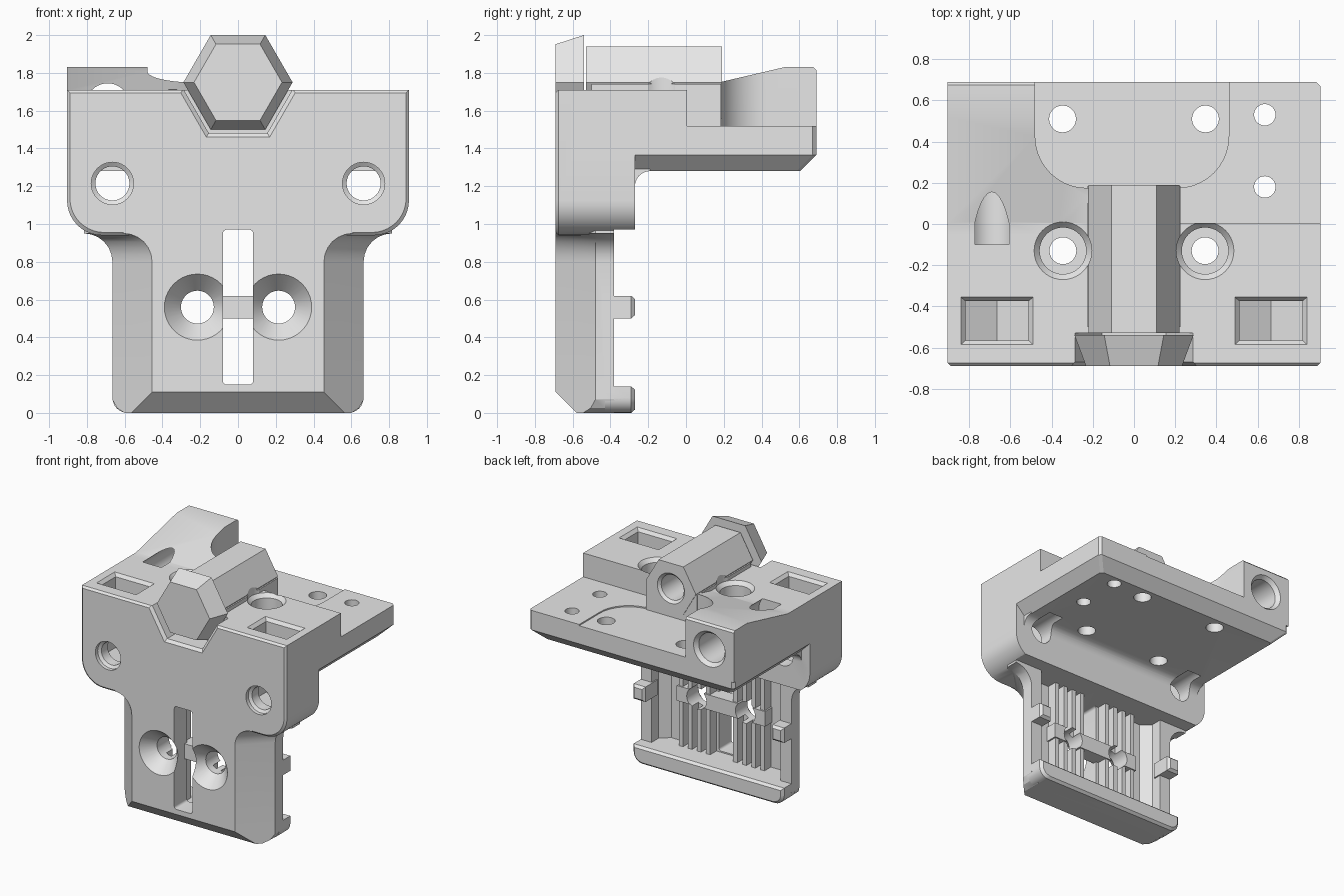
import bpy, bmesh, math

cube = bpy.data.objects.get("Cube")
if cube:
    bpy.data.objects.remove(cube, do_unlink=True)

grey = bpy.data.materials.new("plain grey")
grey.use_nodes = True
grey.diffuse_color = (0.8, 0.8, 0.8, 1)
grey.node_tree.nodes["Principled BSDF"].inputs["Base Color"].default_value = (0.8, 0.8, 0.8, 1)


def loft(name, rings):
    """Solid through a list of equal-length point rings, capped at both ends."""
    bm = bmesh.new()
    rows = [[bm.verts.new(p) for p in ring] for ring in rings]
    n = len(rows[0])
    for a, b in zip(rows, rows[1:]):
        for i in range(n):
            j = (i + 1) % n
            bm.faces.new((a[i], a[j], b[j], b[i]))
    bm.faces.new(rows[0])
    bm.faces.new(rows[-1])
    bmesh.ops.remove_doubles(bm, verts=bm.verts, dist=1e-5)
    bmesh.ops.recalc_face_normals(bm, faces=bm.faces)
    mesh = bpy.data.meshes.new(name)
    bm.to_mesh(mesh)
    bm.free()
    mesh.materials.append(grey)
    ob = bpy.data.objects.new(name, mesh)
    bpy.context.collection.objects.link(ob)
    return ob


def place(axis, u, v, t):
    return {"x": (t, u, v), "y": (u, t, v), "z": (u, v, t)}[axis]


def prism(name, outline, axis, a, b):
    return loft(name, [[place(axis, u, v, t) for u, v in outline] for t in (a, b)])


def box(name, x, y, z):
    return prism(name, [(x[0], y[0]), (x[1], y[0]), (x[1], y[1]), (x[0], y[1])], "z", *z)


def turned(name, axis, centre, profile, n=40):
    """Round or n-sided solid from (position, radius) pairs along an axis."""
    rings = []
    for t, r in profile:
        angles = [math.tau * i / n for i in range(n)]
        rings.append([place(axis, centre[0] + r * math.cos(a), centre[1] + r * math.sin(a), t)
                      for a in angles])
    return loft(name, rings)


def arc(cx, cy, r, start, end, n=10):
    angles = [math.radians(start + (end - start) * i / n) for i in range(n + 1)]
    return [(cx + r * math.cos(a), cy + r * math.sin(a)) for a in angles]


def combine(tool, operation):
    bpy.context.view_layer.objects.active = body
    mod = body.modifiers.new("step", "BOOLEAN")
    mod.operation = operation
    mod.solver = "EXACT"
    mod.object = tool
    bpy.ops.object.modifier_apply(modifier=mod.name)
    bpy.data.objects.remove(tool, do_unlink=True)


def add(tool):
    combine(tool, "UNION")


def cut(tool):
    combine(tool, "DIFFERENCE")


# Front block with rounded lower corners and a small chamfer on the front rim
outline = ([(0.905, 1.71), (-0.905, 1.71)] + arc(-0.72, 1.125, 0.185, 180, 270)
           + arc(0.72, 1.125, 0.185, 270, 360))
rim = [(x * 0.983, 1.32 + (z - 1.32) * 0.96) for x, z in outline]
body = loft("carriage_body", [[(x, -0.69, z) for x, z in rim],
                              [(x, -0.675, z) for x, z in outline],
                              [(x, -0.27, z) for x, z in outline]])

# Neck with chamfered front corners, flaring into the block
rings = []
levels = [(0, 0.6, 0), (0.025, 0.64, 0), (0.07, 0.665, 0), (0.11, 0.665, 0), (0.8, 0.665, 0)]
levels += [(0.8 + 0.15 * math.sin(a), 0.665, 0.15 * (1 - math.cos(a)))
           for a in [math.radians(15 * i) for i in range(1, 7)]]
levels.append((0.99, 0.665, 0.15))
for z, outer, flare in levels:
    low = max(0, 0.11 - z)
    front, side = -0.69 + low, outer - 1.145
    xf, xo = 0.455 + low + flare, outer + flare
    rings.append([(xo, -0.38, z), (xo, side, z), (xf, front, z),
                  (-xf, front, z), (-xo, side, z), (-xo, -0.38, z)])
add(loft("neck", rings))


# Rear shelf with chamfered underside and corners
def shelf_ring(inset, z):
    x, y, c = 0.905 - inset, 0.69 - inset, 0.02
    return [(-x, -0.6, z), (x, -0.6, z), (x, y - c, z), (x - c, y, z),
            (-x + c, y, z), (-x, y - c, z)]


add(loft("shelf", [shelf_ring(0.085, 1.28), shelf_ring(0, 1.365), shelf_ring(0, 1.52)]))
add(prism("shelf_fillet", arc(-0.19, 1.2, 0.08, 180, 90) + [(-0.19, 1.33), (-0.32, 1.33), (-0.32, 1.2)],
          "x", -0.83, 0.83))
add(box("upper_block", (-0.905, 0.905), (-0.6, 0.005), (1.45, 1.71)))

# Raised side arm with a sloping top
add(prism("raised_arm", [(-0.05, 1.42), (0.69, 1.42), (0.69, 1.815), (0.675, 1.83), (0.52, 1.83),
                         (0.005, 1.71), (-0.05, 1.71)], "x", -0.905, -0.1))
cut(prism("shelf_recess", arc(-0.23, 0.425, 0.25, 180, 270) + arc(0.21, 0.425, 0.25, 270, 360)
          + [(0.46, 0.9), (-0.48, 0.9)], "z", 1.51, 2.2))
cut(turned("rod_hole", "y", (-0.69, 1.63),
           [(-0.1, 0.115), (0.66, 0.115), (0.69, 0.14), (0.75, 0.14)]))

# Notch in the front for the hexagonal cap
cut(turned("cap_notch", "y", (0, 1.75), [(-0.8, 0.335), (-0.69, 0.335), (-0.67, 0.31), (-0.53, 0.31)], 6))

# Hexagonal housing with a bore at the back
add(turned("housing", "y", (0, 1.75), [(-0.53, 0.22), (0.19, 0.22)], 6))
add(box("housing_base", (-0.225, 0.225), (-0.5, 0.185), (1.4, 1.74)))
cut(turned("housing_bore", "y", (0, 1.74), [(-0.3, 0.1), (0.17, 0.1), (0.19, 0.12), (0.3, 0.12)]))

# Hollow back of the neck, and the long front slot
cut(box("back_relief", (-1, 1), (-0.38, -0.2), (0.14, 0.97)))
cut(prism("cavity", [(-0.57, -0.3), (-0.57, -0.47), (-0.5, -0.53), (0.5, -0.53),
                     (0.57, -0.47), (0.57, -0.3)], "z", 0.14, 0.97))
slot = (arc(-0.06, 0.17, 0.02, 180, 270, 4) + arc(0.06, 0.17, 0.02, 270, 360, 4)
        + arc(0.06, 0.95, 0.02, 0, 90, 4) + arc(-0.06, 0.95, 0.02, 90, 180, 4))
cut(prism("slot", slot, "y", -0.8, -0.36))

# Bottom lip, belt ribs, cross band and side tabs
lip = arc(-0.585, 0.08, 0.08, 180, 270, 6) + arc(0.585, 0.08, 0.08, 270, 360, 6) + [
    (0.665, 0.14), (-0.665, 0.14)]
lip_end = [(x * 0.97, 0.07 + (z - 0.07) * 0.75) for x, z in lip]
add(loft("bottom_lip", [[(x, -0.43, z) for x, z in lip], [(x, -0.29, z) for x, z in lip],
                        [(x, -0.27, z) for x, z in lip_end]]))
for side in (-1, 1):
    for x in (0.12, 0.2, 0.28, 0.36):
        cx = side * x
        add(box("rib", (cx - 0.018, cx + 0.018), (-0.55, -0.45), (0.12, 0.99)))
    tx = side * 0.6125
    tab = [[(tx + sx * w, y, 0.56 + sz * h) for sx, sz in ((-1, -1), (1, -1), (1, 1), (-1, 1))]
           for y, w, h in ((-0.44, 0.0525, 0.06), (-0.29, 0.0525, 0.06), (-0.27, 0.035, 0.042))]
    add(loft("side_tab", tab))
add(box("cross_band", (-0.39, 0.39), (-0.56, -0.44), (0.5, 0.62)))

# Mirrored holes and nut pockets
for side in (-1, 1):
    cut(turned("countersunk_hole", "y", (side * 0.215, 0.56),
               [(-0.75, 0.175), (-0.69, 0.175), (-0.59, 0.087), (-0.2, 0.087)]))
    cut(turned("mount_hole", "y", (side * 0.665, 1.215),
               [(-0.75, 0.112), (-0.66, 0.112), (-0.645, 0.09), (-0.1, 0.09)]))
    cut(turned("counterbore", "z", (side * 0.345, -0.13),
               [(2.2, 0.14), (1.71, 0.14), (1.68, 0.113), (1.5, 0.113), (1.5, 0.065), (1.1, 0.065)]))
    cut(turned("shelf_hole", "z", (side * 0.347, 0.51), [(1.8, 0.065), (1.1, 0.065)]))
    cut(turned("small_hole", "z", (0.635, 0.355 + side * 0.175), [(1.8, 0.052), (1.1, 0.052)]))
    pocket = [[(side * 0.665 + sx * w, -0.47 + sy * d, z)
               for sx, sy in ((-1, -1), (1, -1), (1, 1), (-1, 1))]
              for z, w, d in ((1.8, 0.175, 0.115), (1.71, 0.175, 0.115), (1.685, 0.153, 0.095),
                              (1.12, 0.153, 0.095))]
    cut(loft("nut_pocket", pocket))
    cut(prism("nut_pocket_floor", [(side * 0.665 - 0.153, 1.13), (side * 0.665 - 0.153, 1.12),
                                   (side * 0.665, 1.03), (side * 0.665 + 0.153, 1.12),
                                   (side * 0.665 + 0.153, 1.13)], "y", -0.565, -0.375))

# Separate tapered hexagonal cap
cap = turned("hexagonal_cap", "y", (0, 1.75), [(-0.69, 0.233), (-0.54, 0.289)], 6)

bpy.ops.object.select_all(action="DESELECT")
for ob in (body, cap):
    ob.select_set(True)
bpy.context.view_layer.objects.active = body
bpy.ops.object.shade_smooth_by_angle(angle=math.radians(25))
